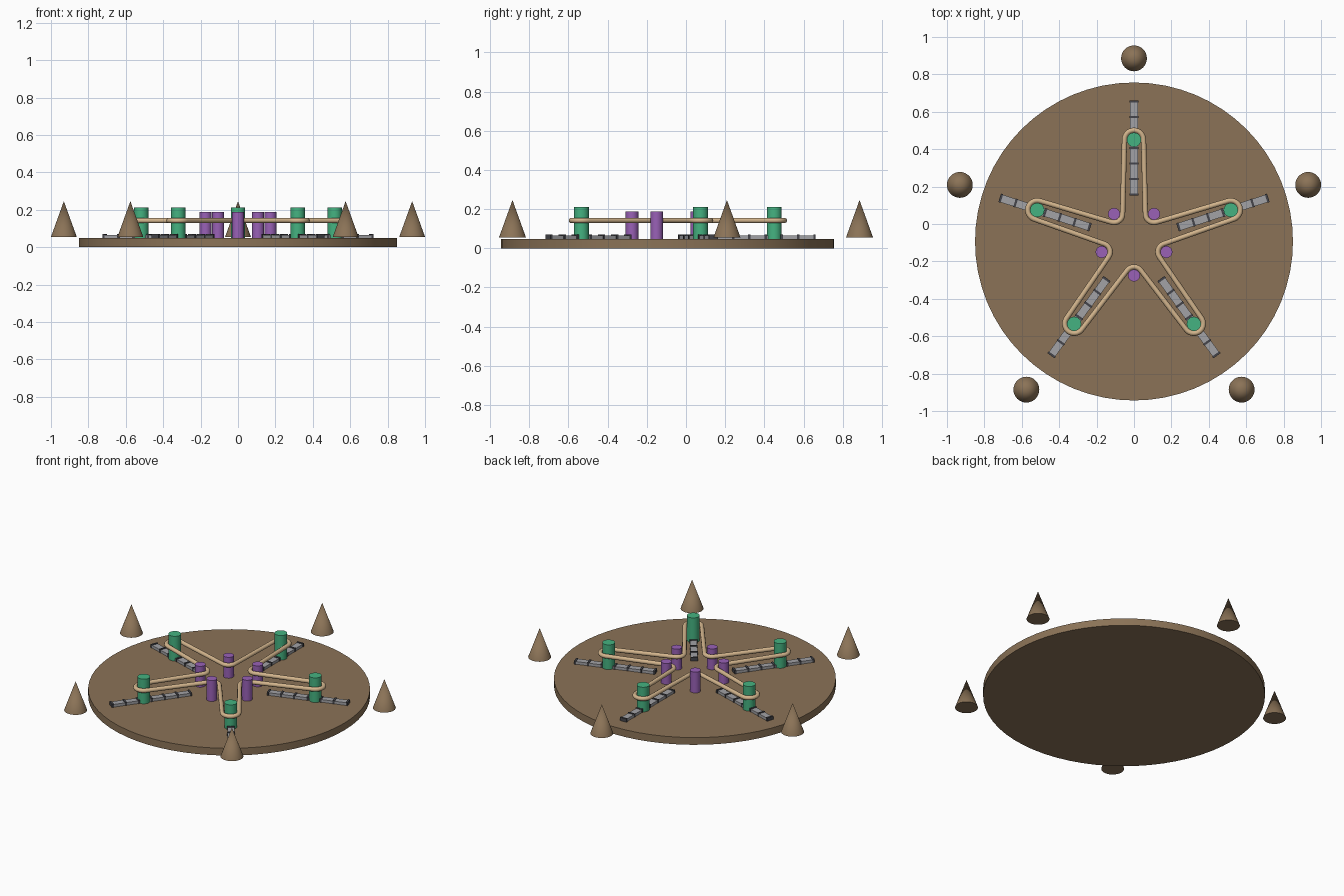
import bpy, bmesh
from math import sin, cos, pi, radians, acos, atan2, hypot
from mathutils import Matrix, Vector

cube = bpy.data.objects.get("Cube")
if cube:
    bpy.data.objects.remove(cube, do_unlink=True)

CY = -0.0935      # centre of the five-fold layout
TOP = 0.048       # top of the ground disc
TIP_R, NOTCH_R, CONE_R = 0.544, 0.182, 0.979


def material(name, rgb):
    m = bpy.data.materials.new(name)
    m.use_nodes = True
    m.diffuse_color = (*rgb, 1)
    m.node_tree.nodes["Principled BSDF"].inputs["Base Color"].default_value = (*rgb, 1)
    return m


EARTH = material("earth brown", (0.258, 0.171, 0.095))
TAN = material("rope tan", (0.645, 0.456, 0.262))
GREEN = material("peg green", (0.06, 0.45, 0.22))
PURPLE = material("peg purple", (0.32, 0.12, 0.47))
STEEL = material("light steel", (0.36, 0.36, 0.38))
IRON = material("dark iron", (0.06, 0.06, 0.07))


def add(name, bm, mat, smooth=False):
    mesh = bpy.data.meshes.new(name)
    bm.to_mesh(mesh)
    bm.free()
    mesh.materials.append(mat)
    ob = bpy.data.objects.new(name, mesh)
    bpy.context.collection.objects.link(ob)
    if smooth:
        bpy.ops.object.select_all(action="DESELECT")
        ob.select_set(True)
        bpy.context.view_layer.objects.active = ob
        bpy.ops.object.shade_smooth_by_angle(angle=radians(35))
    return ob


def turned(name, mat, xy, z0, z1, r0, r1, sides):
    """Upright cylinder or cone."""
    bm = bmesh.new()
    bmesh.ops.create_cone(bm, cap_ends=True, segments=sides, radius1=r0, radius2=r1,
                          depth=z1 - z0,
                          matrix=Matrix.Translation((xy[0], xy[1], (z0 + z1) / 2)))
    return add(name, bm, mat, True)


def box(bm, frame, y, z0, z1, width, length):
    size = Matrix.Diagonal((width, length, z1 - z0, 1))
    bmesh.ops.create_cube(bm, size=1, matrix=frame @ Matrix.Translation((0, y, (z0 + z1) / 2)) @ size)


def polar(radius, angle):
    return Vector((radius * cos(angle), CY + radius * sin(angle)))


# Ground disc
turned("ground_disc", EARTH, (0, CY), 0, TOP, 0.85, 0.85, 64)

# Pegs, marker cones and slide rails, once per arm
for i in range(5):
    a = pi / 2 - i * 2 * pi / 5
    turned(f"tip_peg_{i + 1}", GREEN, polar(TIP_R, a), TOP, 0.212, 0.038, 0.038, 32)
    turned(f"notch_peg_{i + 1}", PURPLE, polar(NOTCH_R, a - pi / 5), TOP, 0.187, 0.032, 0.032, 32)
    turned(f"marker_cone_{i + 1}", EARTH, polar(CONE_R, a), 0.055, 0.246, 0.069, 0, 32)

    frame = Matrix.Translation((0, CY, 0)) @ Matrix.Rotation(a - pi / 2, 4, "Z")
    rail = bmesh.new()
    box(rail, frame, 0.5, TOP, 0.066, 0.042, 0.508)
    add(f"slide_rail_{i + 1}", rail, STEEL)
    ties = bmesh.new()
    for k in range(7):
        box(ties, frame, 0.5 + (k - 3) * 0.083, TOP, 0.07, 0.047, 0.012)
    add(f"rail_ties_{i + 1}", ties, IRON)

# Rope: arcs outside the tip pegs and inside the notch pegs, joined by tangents
wrap_tip, wrap_notch = 0.051, 0.046
dx = NOTCH_R * sin(pi / 5)
dy = NOTCH_R * cos(pi / 5) - TIP_R
tilt = atan2(dy, dx) + acos((wrap_tip + wrap_notch) / hypot(dx, dy))
path = []


def arc(centre, radius, start, end, steps=14):
    for s in range(steps + 1):
        t = start + (end - start) * s / steps
        path.append((centre.x + radius * cos(t), centre.y + radius * sin(t)))


for i in range(5):
    turn = -i * 2 * pi / 5
    arc(polar(TIP_R, pi / 2 + turn), wrap_tip, pi - tilt + turn, tilt + turn)
    arc(polar(NOTCH_R, 0.3 * pi + turn), wrap_notch,
        pi + tilt + turn, 1.6 * pi - tilt + turn)

curve = bpy.data.curves.new("rope_loop", "CURVE")
curve.dimensions = "3D"
curve.bevel_depth = 0.014
curve.bevel_resolution = 3
spline = curve.splines.new("POLY")
spline.points.add(len(path) - 1)
for point, (x, y) in zip(spline.points, path):
    point.co = (x, y, 0.142, 1)
spline.use_cyclic_u = True
curve.materials.append(TAN)
bpy.context.collection.objects.link(bpy.data.objects.new("rope_loop", curve))
